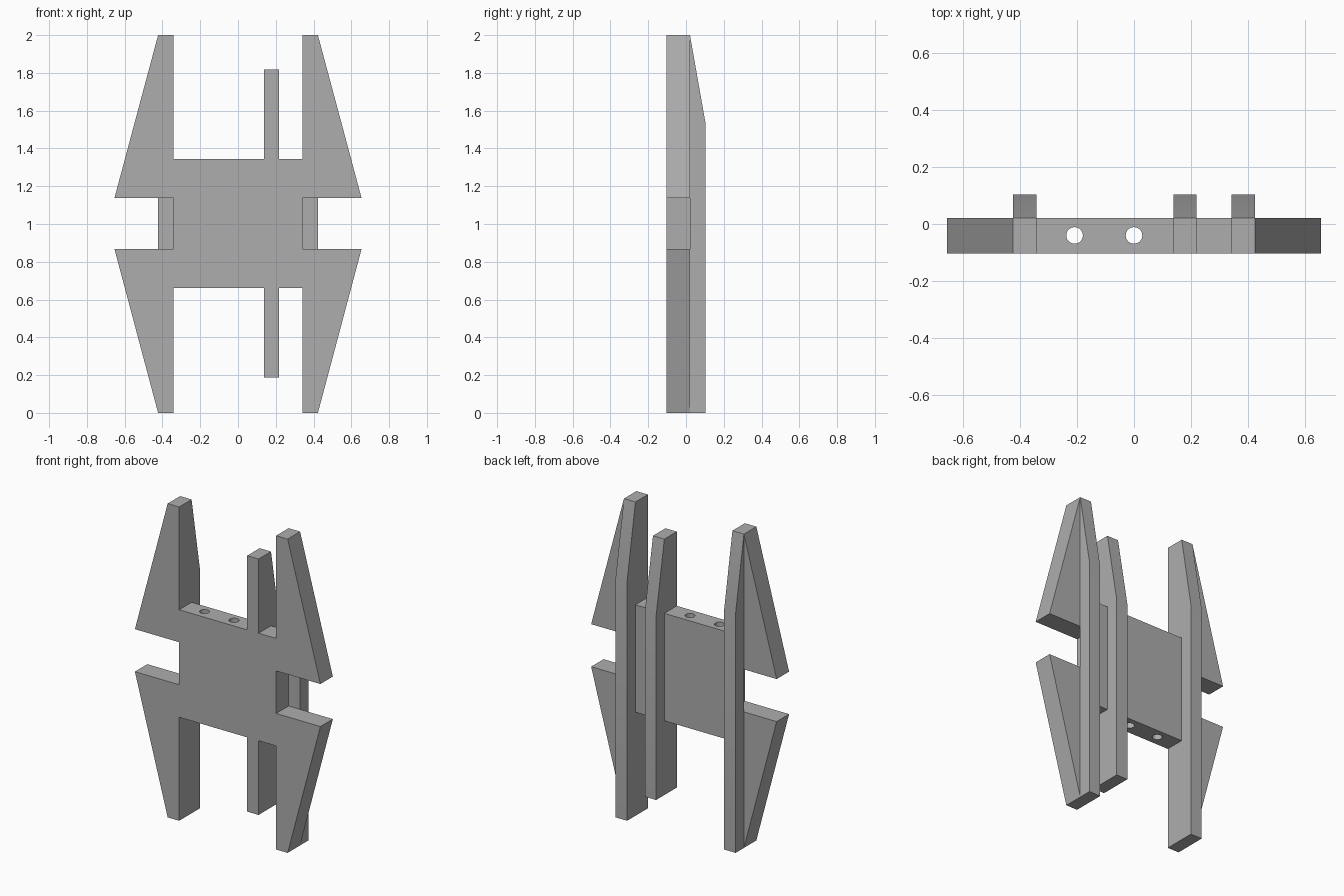
import bpy, bmesh, math
from mathutils import Matrix

cube = bpy.data.objects.get("Cube")
if cube:
    bpy.data.objects.remove(cube, do_unlink=True)

FRONT, MID, BACK = -0.104, 0.021, 0.104   # depth of plate front, plate back, ridge back
INNER, OUTER, TIP = 0.342, 0.423, 0.654   # half widths of body, rails, wing tips

grey = bpy.data.materials.new("plain grey")
grey.use_nodes = True
grey.diffuse_color = (0.42, 0.42, 0.42, 1)
grey.node_tree.nodes["Principled BSDF"].inputs["Base Color"].default_value = grey.diffuse_color


def prism(name, points, offset):
    """Extrude a closed 3D outline along an offset."""
    bm = bmesh.new()
    face = bm.faces.new([bm.verts.new(p) for p in points])
    side = bmesh.ops.extrude_face_region(bm, geom=[face])["geom"]
    bmesh.ops.translate(bm, vec=offset, verts=[v for v in side if isinstance(v, bmesh.types.BMVert)])
    bmesh.ops.recalc_face_normals(bm, faces=bm.faces)
    return finish(name, bm)


def finish(name, bm):
    mesh = bpy.data.meshes.new(name)
    bm.to_mesh(mesh)
    bm.free()
    mesh.materials.append(grey)
    obj = bpy.data.objects.new(name, mesh)
    bpy.context.collection.objects.link(obj)
    return obj


def combine(target, tool, operation):
    """Apply a boolean and discard the tool."""
    mod = target.modifiers.new(operation, "BOOLEAN")
    mod.operation, mod.object, mod.solver = operation, tool, "EXACT"
    bpy.context.view_layer.update()
    graph = bpy.context.evaluated_depsgraph_get()
    mesh = bpy.data.meshes.new_from_object(target.evaluated_get(graph))
    target.modifiers.clear()
    target.data = mesh
    bpy.data.objects.remove(tool, do_unlink=True)


# Front plate: body, four swept wings and the two ends of the off-centre post
POST = (0.138, 0.218)
top = [(-INNER, 1.138), (-TIP, 1.138), (-OUTER, 2), (-INNER, 2), (-INNER, 1.345),
       (POST[0], 1.345), (POST[0], 1.818), (POST[1], 1.818), (POST[1], 1.345),
       (INNER, 1.345), (INNER, 2), (OUTER, 2), (TIP, 1.138), (INNER, 1.138)]
bottom = [(x, 0 if z == 2 else 2.005 - z) for x, z in reversed(top)]
frame = prism("frame", [(x, FRONT, z) for x, z in top + bottom], (0, MID - FRONT, 0))

# Round holes running right through the body
for x in (-0.208, 0):
    bm = bmesh.new()
    bmesh.ops.create_cone(bm, cap_ends=True, segments=32, radius1=0.029, radius2=0.029,
                          depth=1, matrix=Matrix.Translation((x, -0.04, 1)))
    combine(frame, finish("hole_cutter", bm), "DIFFERENCE")

# Back ridges: two side rails and the post, each tapering towards its top
for left, right, low, bend, high in ((-OUTER, -INNER, 0, 1.53, 2),
                                     (INNER, OUTER, 0, 1.53, 2),
                                     (*POST, 0.187, 1.36, 1.818)):
    profile = [(MID, low), (BACK, low), (BACK, bend), (MID, high)]
    ridge = prism("ridge", [(left, y, z) for y, z in profile], (right - left, 0, 0))
    combine(frame, ridge, "UNION")

# Merge flush faces so only real edges remain
bm = bmesh.new()
bm.from_mesh(frame.data)
bmesh.ops.remove_doubles(bm, verts=bm.verts, dist=0.0001)
bmesh.ops.dissolve_limit(bm, angle_limit=math.radians(0.5), verts=bm.verts, edges=bm.edges)
bm.to_mesh(frame.data)
bm.free()

# Smooth the hole walls, keep every other edge sharp
bpy.ops.object.select_all(action="DESELECT")
frame.select_set(True)
bpy.context.view_layer.objects.active = frame
bpy.ops.object.shade_smooth_by_angle(angle=math.radians(15))
